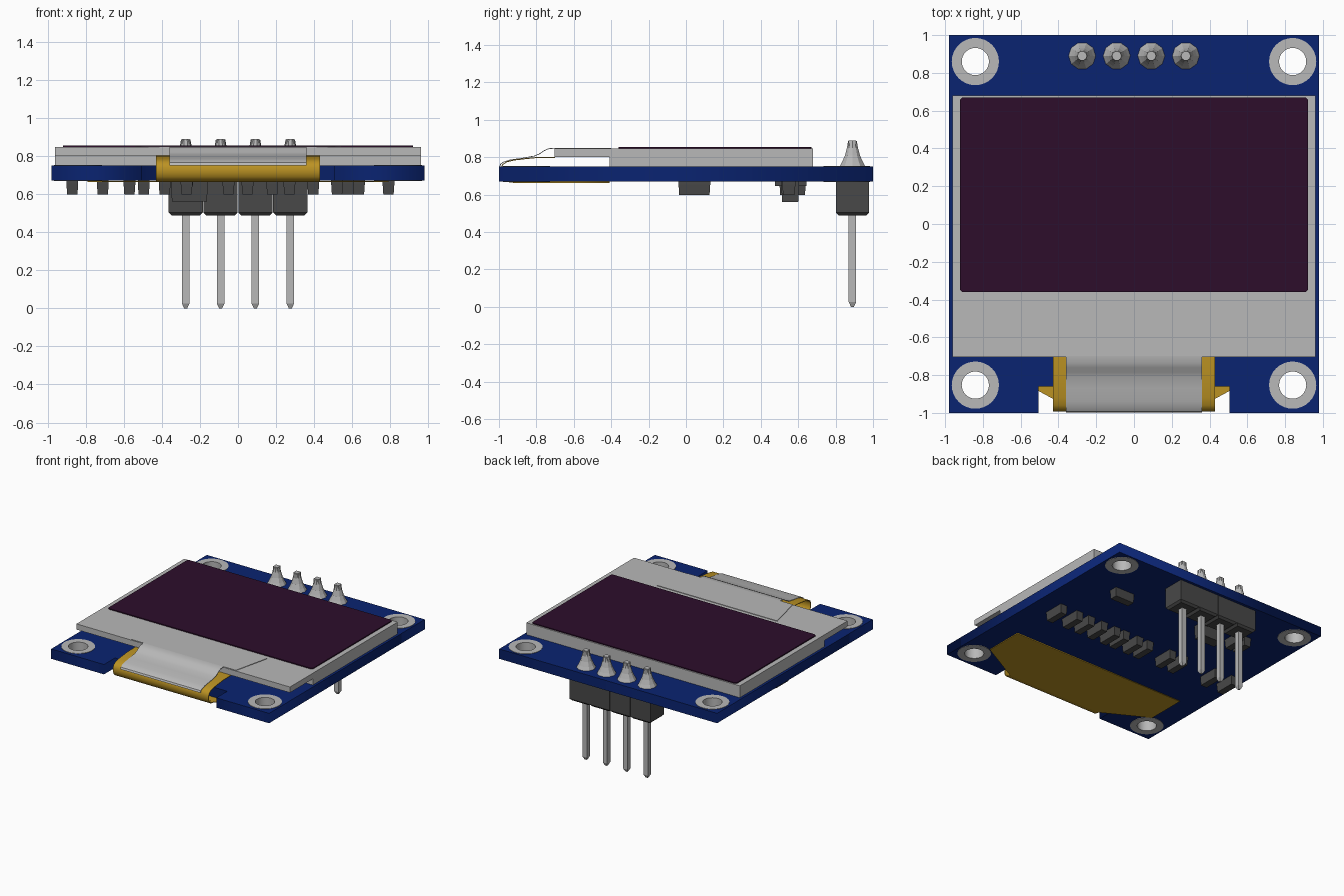
import bpy, bmesh, math
from mathutils import Vector

cube = bpy.data.objects.get("Cube")
if cube:
    bpy.data.objects.remove(cube, do_unlink=True)


def material(name, rgb, rough=0.6):
    m = bpy.data.materials.new(name)
    m.use_nodes = True
    m.diffuse_color = (*rgb, 1)
    b = m.node_tree.nodes["Principled BSDF"]
    b.inputs["Base Color"].default_value = (*rgb, 1)
    b.inputs["Roughness"].default_value = rough
    return m


BLUE = material("board blue", (0.003, 0.017, 0.165))
GREY = material("light grey", (0.48, 0.48, 0.48))
GOLD = material("film gold", (0.50, 0.29, 0.017))
DARK = material("dark plastic", (0.065, 0.065, 0.065))
SCREEN = material("screen purple", (0.026, 0.004, 0.024), 0.4)


def add(name, bm, mat, smooth=False):
    """Turn a bmesh into a named object."""
    bmesh.ops.remove_doubles(bm, verts=bm.verts, dist=1e-5)
    bmesh.ops.recalc_face_normals(bm, faces=bm.faces)
    me = bpy.data.meshes.new(name)
    bm.to_mesh(me)
    bm.free()
    me.materials.append(mat)
    ob = bpy.data.objects.new(name, me)
    bpy.context.collection.objects.link(ob)
    if smooth:
        bpy.ops.object.select_all(action='DESELECT')
        ob.select_set(True)
        bpy.context.view_layer.objects.active = ob
        bpy.ops.object.shade_smooth_by_angle(angle=math.radians(35))
    return ob


def plate(name, loops, z0, z1, mat, smooth=False):
    """Flat plate from an outline plus optional hole loops."""
    cu = bpy.data.curves.new(name + "_outline", 'CURVE')
    cu.dimensions = '2D'
    cu.fill_mode = 'BOTH'
    cu.extrude = (z1 - z0) / 2
    for loop in loops:
        s = cu.splines.new('POLY')
        s.points.add(len(loop) - 1)
        for p, (x, y) in zip(s.points, loop):
            p.co = (x, y, 0, 1)
        s.use_cyclic_u = True
    tmp = bpy.data.objects.new(name + "_outline", cu)
    bpy.context.collection.objects.link(tmp)
    dg = bpy.context.evaluated_depsgraph_get()
    me = bpy.data.meshes.new_from_object(tmp.evaluated_get(dg))
    bm = bmesh.new()
    bm.from_mesh(me)
    bmesh.ops.translate(bm, verts=bm.verts, vec=(0, 0, (z0 + z1) / 2))
    bpy.data.objects.remove(tmp, do_unlink=True)
    bpy.data.curves.remove(cu)
    bpy.data.meshes.remove(me)
    return add(name, bm, mat, smooth)


def loft(name, rings, mat, smooth=False):
    """Solid through a stack of equal-length rings of points."""
    bm = bmesh.new()
    vs = [[bm.verts.new(p) for p in r] for r in rings]
    n = len(rings[0])
    for a, b in zip(vs, vs[1:]):
        for i in range(n):
            j = (i + 1) % n
            bm.faces.new((a[i], a[j], b[j], b[i]))
    bm.faces.new(vs[0])
    bm.faces.new(vs[-1])
    return add(name, bm, mat, smooth)


def rect(x, y, hx, hy, z):
    return [(x - hx, y - hy, z), (x + hx, y - hy, z), (x + hx, y + hy, z), (x - hx, y + hy, z)]


def block(name, x, y, sections, mat):
    """Rectangular stack; sections are (z, half width x, half width y)."""
    return loft(name, [rect(x, y, hx, hy, z) for z, hx, hy in sections], mat)


def circle(x, y, r, n=32):
    return [(x + r * math.cos(2 * math.pi * i / n), y + r * math.sin(2 * math.pi * i / n))
            for i in range(n)]


def mirror(half):
    """Close an outline given its +x half, listed front to back."""
    return half + [(-x, y) for x, y in reversed(half)]


def ribbon(name, path, half, thick, mat):
    """Bent sheet following a (y, z) path, thickened inwards."""
    pts = [Vector(p) for p in path]
    inner = []
    for i, p in enumerate(pts):
        t = (pts[min(i + 1, len(pts) - 1)] - pts[max(i - 1, 0)]).normalized()
        inner.append(p + Vector((t.y, -t.x)) * thick)
    section = list(zip(pts, inner))
    rings = [[(-half, *a), (half, *a), (half, *b), (-half, *b)] for a, b in section]
    return loft(name, rings, mat, True)


# Circuit board with front notch and mounting holes
holes = [(sx * 0.84, y) for sx in (-1, 1) for y in (-0.853, 0.86)]
outline = mirror([(0.505, -0.86), (0.505, -1), (0.98, -1), (0.98, 1)])
plate("circuit_board", [outline] + [circle(x, y, 0.1) for x, y in holes], 0.67, 0.75, BLUE)
for i, (x, y) in enumerate(holes):
    plate(f"mounting_ring_{i + 1}", [circle(x, y, 0.125), circle(x, y, 0.072)],
          0.667, 0.753, GREY, True)

# Display glass: lower slab, overhanging upper slab, cover sheet and screen
block("glass_base", 0, 0.135, [(0.75, 0.96, 0.545), (0.80, 0.96, 0.545)], GREY)
block("glass_top", 0, -0.012, [(0.80, 0.96, 0.692), (0.846, 0.96, 0.692)], GREY)
plate("cover_sheet", [mirror([(0.47, -0.70), (0.54, -0.40)])], 0.845, 0.850, GREY)
c = 0.012
plate("screen", [mirror([(0.92 - c, -0.36), (0.92, -0.36 + c), (0.92, 0.67 - c), (0.92 - c, 0.67)])],
      0.845, 0.854, SCREEN)

# Flexible film: tapered pad under the board, wrap round the front edge, silver cover
plate("film_pad", [mirror([(0.43, -0.925), (0.79, -0.73), (0.79, -0.41)])], 0.663, 0.669, GOLD)
ribbon("film_wrap", [(-0.91, 0.663), (-0.94, 0.664), (-0.967, 0.672), (-0.985, 0.69),
                     (-0.992, 0.715), (-0.992, 0.74), (-0.982, 0.762), (-0.96, 0.777),
                     (-0.92, 0.787), (-0.86, 0.794), (-0.80, 0.80), (-0.70, 0.801)],
       0.43, 0.005, GOLD)
ribbon("film_cover", [(-0.998, 0.75), (-0.992, 0.765), (-0.975, 0.776), (-0.94, 0.787),
                      (-0.87, 0.797), (-0.81, 0.808), (-0.785, 0.819), (-0.76, 0.836),
                      (-0.735, 0.847), (-0.70, 0.85)],
       0.36, 0.004, GREY)

# Pin header with solder cones
for i in range(4):
    x, y = (i - 1.5) * 0.183, 0.89
    block(f"header_block_{i + 1}", x, y,
          [(0.487, 0.074, 0.073), (0.503, 0.09, 0.088), (0.67, 0.09, 0.088)], DARK)
    block(f"header_pin_{i + 1}", x, y,
          [(0, 0.008, 0.008), (0.025, 0.02, 0.02), (0.89, 0.02, 0.02)], GREY)
    cone = [(0.75, 0.072), (0.775, 0.058), (0.81, 0.042), (0.85, 0.031), (0.885, 0.025)]
    loft(f"solder_cone_{i + 1}",
         [[(px, py, z) for px, py in circle(x, y, r, 10)] for z, r in cone], GREY)


# Small components on the underside
def chip(name, x, y, hx, hy, low=0.597):
    block(name, x, y, [(low, hx - 0.004, hy - 0.004), (0.655, hx, hy), (0.67, hx, hy)], DARK)


for i, x in enumerate((0.79, 0.635, 0.52, 0.395, 0.27, 0.18, 0.05, -0.05,
                       -0.27, -0.385, -0.71, -0.87)):
    chip(f"resistor_{i + 1}", x, 0.045, 0.031, 0.085)
for i, x in enumerate((-0.57, -0.495)):
    chip(f"capacitor_{i + 1}", x, 0.57, 0.031, 0.07)
chip("side_component", 0.577, 0.55, 0.088, 0.035)

# Regulator with its legs
chip("regulator", -0.255, 0.557, 0.096, 0.047, 0.56)
for i, (x, y) in enumerate(((-0.32, 0.62), (-0.19, 0.62), (-0.255, 0.50))):
    block(f"regulator_leg_{i + 1}", x, y, [(0.645, 0.018, 0.025), (0.67, 0.018, 0.025)], DARK)
